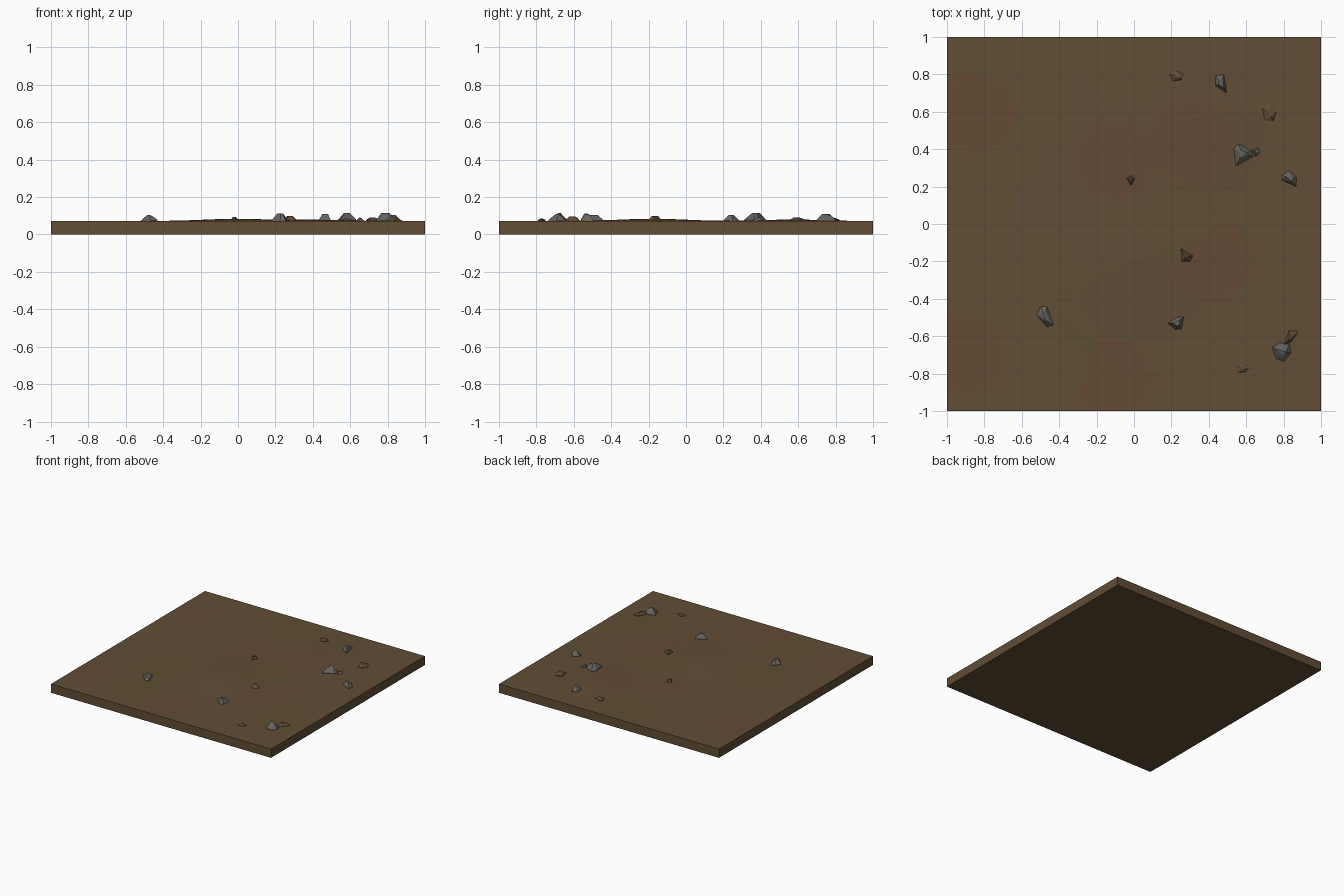
import bpy, bmesh, math, random
from mathutils import Vector

if "Cube" in bpy.data.objects:
    bpy.data.objects.remove(bpy.data.objects["Cube"])
random.seed(4)


def material(name, rgb):
    m = bpy.data.materials.new(name)
    m.diffuse_color = (*rgb, 1)
    m.use_nodes = True
    m.node_tree.nodes["Principled BSDF"].inputs["Base Color"].default_value = m.diffuse_color
    return m


soil = material("brown soil", (0.120, 0.074, 0.036))
red_soil = material("reddish soil", (0.128, 0.069, 0.036))
olive_soil = material("olive soil", (0.115, 0.077, 0.033))
clod_mat = material("clod brown", (0.120, 0.074, 0.038))
stone_mat = material("grey stone", (0.130, 0.128, 0.115))


def finish(bm, name, mats):
    bmesh.ops.recalc_face_normals(bm, faces=bm.faces[:])
    me = bpy.data.meshes.new(name)
    bm.to_mesh(me)
    bm.free()
    ob = bpy.data.objects.new(name, me)
    bpy.context.collection.objects.link(ob)
    for m in mats:
        me.materials.append(m)
    return ob


def gauss(x, y, cx, cy, r):
    return math.exp(-((x - cx) ** 2 + (y - cy) ** 2) / (r * r))


def ground(x, y):
    # flat at the rim, gentle swells inside
    fade = (1 - x ** 4) * (1 - y ** 4)
    return 0.072 + fade * (0.012 * gauss(x, y, 0.0, -0.18, 0.25)
                           + 0.009 * gauss(x, y, 0.35, 0.6, 0.25))


# Soil slab: gently uneven top, straight sides, flat bottom
RED = [(-0.85, 0.6), (-0.1, 0.35), (0.3, 0.45), (0.42, -0.2), (-0.9, -0.7), (-0.1, -0.82)]
OLIVE = [(-0.05, 0.85), (-0.5, -0.25), (0.25, 0.0), (0.75, -0.5), (-0.4, -0.72)]
bm = bmesh.new()
bmesh.ops.create_grid(bm, x_segments=48, y_segments=48, size=1)
for v in bm.verts:
    v.co.z = ground(v.co.x, v.co.y)
for f in bm.faces:
    f.smooth = True
    c = f.calc_center_median()
    red = max(gauss(c.x, c.y, *p, 0.25) for p in RED)
    olive = max(gauss(c.x, c.y, *p, 0.25) for p in OLIVE)
    if max(red, olive) > 0.5:
        f.material_index = 1 if red > olive else 2
rim = [e for e in bm.edges if e.is_boundary]
for e in rim:
    e.smooth = False
ext = bmesh.ops.extrude_edge_only(bm, edges=rim)["geom"]
for g in ext:
    if isinstance(g, bmesh.types.BMVert):
        g.co.z = 0
    elif isinstance(g, bmesh.types.BMFace):
        g.smooth = False
        g.material_index = 0
# bottom face from the lower rim, walked in order around the centre
lower = [v for v in bm.verts if v.co.z == 0]
lower.sort(key=lambda v: math.atan2(v.co.y, v.co.x))
bottom = bm.faces.new(lower)
bottom.smooth = False
bottom.material_index = 0
finish(bm, "soil_slab", [soil, red_soil, olive_soil])


# Faceted lump: hull over a base outline and a smaller uneven crown
def lump(name, outline, top, mat):
    bm = bmesh.new()
    pts = [Vector(p) for p in outline]
    c = sum(pts, Vector((0, 0))) / len(pts)
    for i, p in enumerate(pts):
        base = ground(*p) - 0.004
        bm.verts.new((p.x, p.y, base - 0.01))
        bm.verts.new((p.x, p.y, base + random.uniform(0.004, 0.01)))
        q = c.lerp(p, random.uniform(0.3, 0.55))
        drop = 0 if i % 3 == 0 else random.uniform(0.0, 0.3) * (top - base)
        bm.verts.new((q.x, q.y, top - drop))
    bmesh.ops.convex_hull(bm, input=bm.verts[:])
    loose = [v for v in bm.verts if not v.link_faces]
    bmesh.ops.delete(bm, geom=loose, context="VERTS")
    finish(bm, name, [mat])


# Grey stones: (top height, outline seen from above)
STONES = [
    (0.115, [(.555, .43), (.635, .39), (.635, .36), (.545, .31), (.535, .40)]),
    (0.110, [(.435, .79), (.48, .80), (.49, .74), (.495, .70), (.435, .74)]),
    (0.105, [(.79, .26), (.83, .285), (.87, .25), (.865, .20), (.79, .235)]),
    (0.090, [(.635, .395), (.66, .41), (.675, .385), (.65, .36)]),
    (0.104, [(-.50, -.44), (-.465, -.44), (-.43, -.54), (-.465, -.55), (-.52, -.49)]),
    (0.111, [(.18, -.53), (.23, -.50), (.265, -.495), (.255, -.56), (.225, -.565)]),
    (0.114, [(.74, -.66), (.78, -.635), (.83, -.645), (.84, -.69), (.80, -.735), (.76, -.72)]),
]
for i, (top, outline) in enumerate(STONES):
    lump(f"stone_{i + 1}", outline, top, stone_mat)

# Brown soil clods
CLODS = [
    (0.097, [(.80, -.65), (.83, -.57), (.88, -.575), (.84, -.63)]),
    (0.100, [(.25, -.13), (.315, -.17), (.30, -.20), (.255, -.20)]),
    (0.085, [(.55, -.76), (.58, -.75), (.615, -.77), (.60, -.79), (.555, -.795)]),
    (0.093, [(-.04, .245), (-.015, .26), (.005, .245), (-.015, .205)]),
    (0.090, [(.19, .80), (.22, .82), (.265, .80), (.255, .77), (.21, .765)]),
    (0.090, [(.685, .62), (.735, .645), (.76, .60), (.745, .55), (.70, .555)]),
]
for i, (top, outline) in enumerate(CLODS):
    lump(f"clod_{i + 1}", outline, top, clod_mat)
